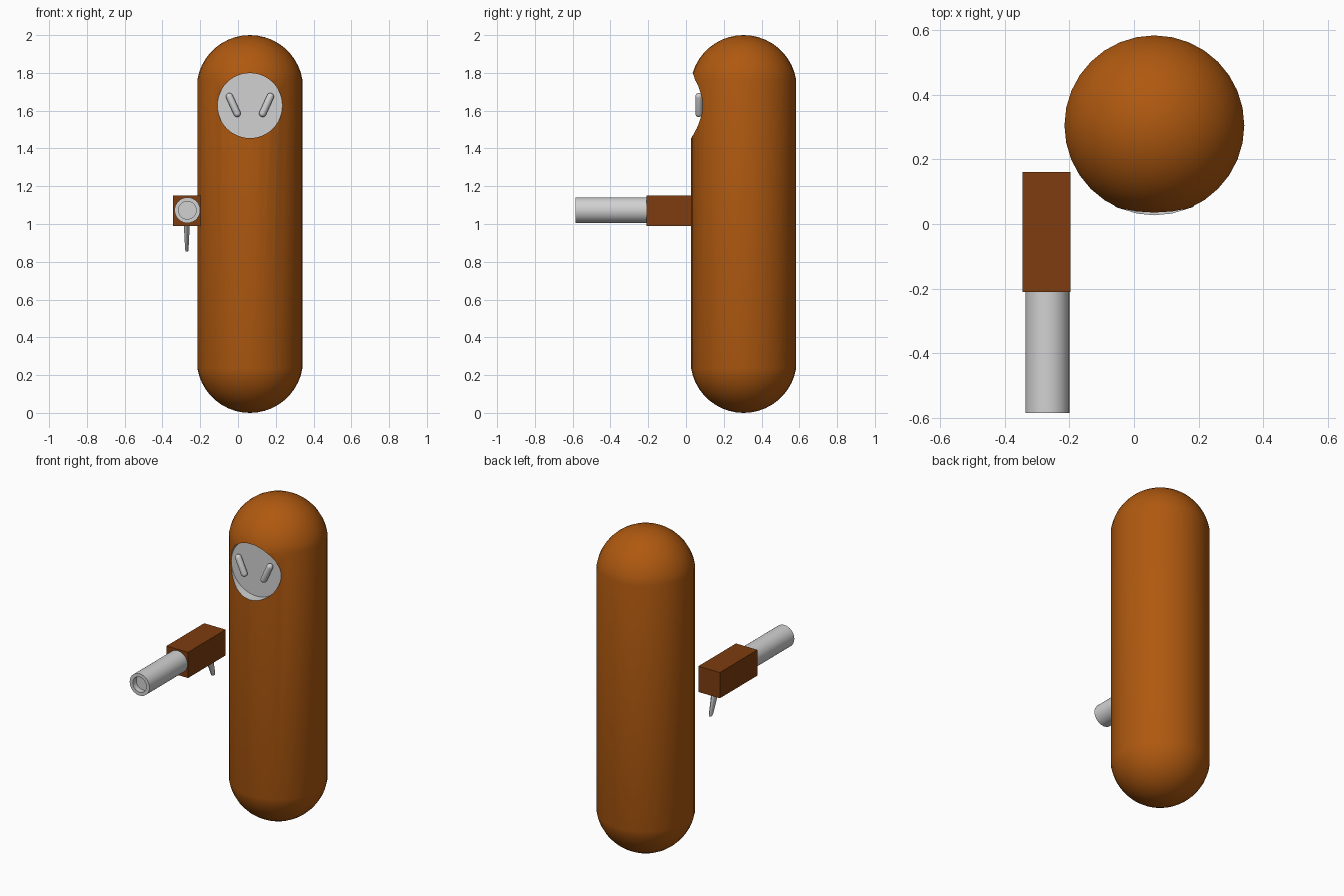
import bpy, bmesh, math
from mathutils import Matrix, Vector

if "Cube" in bpy.data.objects:
    bpy.data.objects.remove(bpy.data.objects["Cube"])

CX, CY, R = 0.063, 0.305, 0.278      # body axis and radius
FACE_Z, FACE_R, FLOOR_Y = 1.627, 0.172, 0.09


def material(name, rgb):
    m = bpy.data.materials.new(name)
    m.diffuse_color = (*rgb, 1)
    m.use_nodes = True
    m.node_tree.nodes["Principled BSDF"].inputs["Base Color"].default_value = m.diffuse_color
    return m


orange = material("burnt_orange", (0.43, 0.10, 0.005))
brown = material("dark_brown", (0.21, 0.046, 0.005))
grey = material("light_grey", (0.64, 0.64, 0.64))


def finish(bm, name, mat, matrix=Matrix()):
    bmesh.ops.recalc_face_normals(bm, faces=bm.faces)
    bm.transform(matrix)
    me = bpy.data.meshes.new(name)
    bm.to_mesh(me)
    bm.free()
    me.materials.append(mat)
    ob = bpy.data.objects.new(name, me)
    bpy.context.collection.objects.link(ob)
    return ob


def smooth(ob):
    bpy.ops.object.select_all(action='DESELECT')
    ob.select_set(True)
    bpy.context.view_layer.objects.active = ob
    bpy.ops.object.shade_smooth_by_angle(angle=math.radians(35))


def lathe(name, profile, mat, matrix, segs=32):
    """Revolve (radius, height) points around local z."""
    bm = bmesh.new()
    vs = [bm.verts.new((r, 0, z)) for r, z in profile]
    es = [bm.edges.new(p) for p in zip(vs, vs[1:])]
    bmesh.ops.spin(bm, geom=vs + es, axis=(0, 0, 1), cent=(0, 0, 0),
                   angle=2 * math.pi, steps=segs)
    bmesh.ops.remove_doubles(bm, verts=bm.verts, dist=1e-5)
    return finish(bm, name, mat, matrix)


def capsule_profile(r, cap_r, cap_h, z0, z1, n):
    """Half outline of a capsule whose caps have radius cap_r and height cap_h."""
    a0 = math.asin((cap_r - cap_h) / cap_r)
    top = []
    for i in range(n + 1):
        a = a0 + (math.pi / 2 - a0) * i / n
        rad = 0 if i == n else cap_r * math.cos(a) * r / (cap_r * math.cos(a0))
        top.append((rad, z1 - cap_r + cap_r * math.sin(a)))
    bottom = [(rad, z0 + z1 - z) for rad, z in reversed(top)]
    return bottom + top


# Body: tall capsule with a round, flat-floored face recess
body = lathe("body", capsule_profile(R, 0.282, 0.235, 0, 2, 10), orange,
             Matrix.Translation((CX, CY, 0)))
turn = Matrix.Rotation(math.pi / 2, 4, 'X')      # local z -> -y
cutter = lathe("face_cutter", [(0, 0), (FACE_R, 0), (FACE_R, 0.4), (0, 0.4)], grey,
               Matrix.Translation((CX, FLOOR_Y, FACE_Z)) @ turn, 48)
cutter.hide_render = True
mod = body.modifiers.new("recess", 'BOOLEAN')
mod.operation, mod.solver, mod.object = 'DIFFERENCE', 'EXACT', cutter
bpy.context.view_layer.objects.active = body
bpy.ops.object.modifier_apply(modifier=mod.name)
bpy.data.objects.remove(cutter)

# Recess faces lie wholly inside the cutter radius: paint them grey
me = body.data
me.materials.clear()
me.materials.append(orange)
me.materials.append(grey)
for p in me.polygons:
    pts = [me.vertices[i].co for i in p.vertices]
    inside = all(math.hypot(v.x - CX, v.z - FACE_Z) < FACE_R + 5e-4
                 and v.y < FLOOR_Y + 1e-3 for v in pts)
    p.material_index = 1 if inside else 0
smooth(body)

# Eyes: two slanted rods, mirrored about the body axis
for side, name in ((-1, "left_eye"), (1, "right_eye")):
    m = (Matrix.Translation((CX + side * 0.088, 0.068, 1.63))
         @ Matrix.Rotation(side * math.radians(24.5), 4, 'Y'))
    smooth(lathe(name, capsule_profile(0.019, 0.019, 0.019, -0.068, 0.068, 5),
                 grey, m, 16))

# Blaster housing
bm = bmesh.new()
bmesh.ops.create_cube(bm, size=1)
finish(bm, "blaster_housing", brown, Matrix.Translation((-0.271, -0.025, 1.07))
       @ Matrix.Diagonal((0.148, 0.37, 0.16, 1)))

# Blaster barrel with a shallow muzzle hole
smooth(lathe("blaster_barrel",
             [(0, 0), (0.068, 0), (0.068, 0.375), (0.047, 0.375), (0.047, 0.34), (0, 0.34)],
             grey, Matrix.Translation((-0.268, -0.21, 1.073)) @ turn))

# Blaster grip: tapered oval handle leaning backwards
grip = lathe("blaster_grip", [(0, -0.135), (0.007, -0.135), (0.009, -0.125),
                              (0.016, 0.01), (0, 0.01)], grey,
             Matrix.Translation((-0.271, 0.1, 0.99))
             @ Matrix(((1, 0, 0, 0), (0, 2, -0.33, 0), (0, 0, 1, 0), (0, 0, 0, 1))), 16)
smooth(grip)
